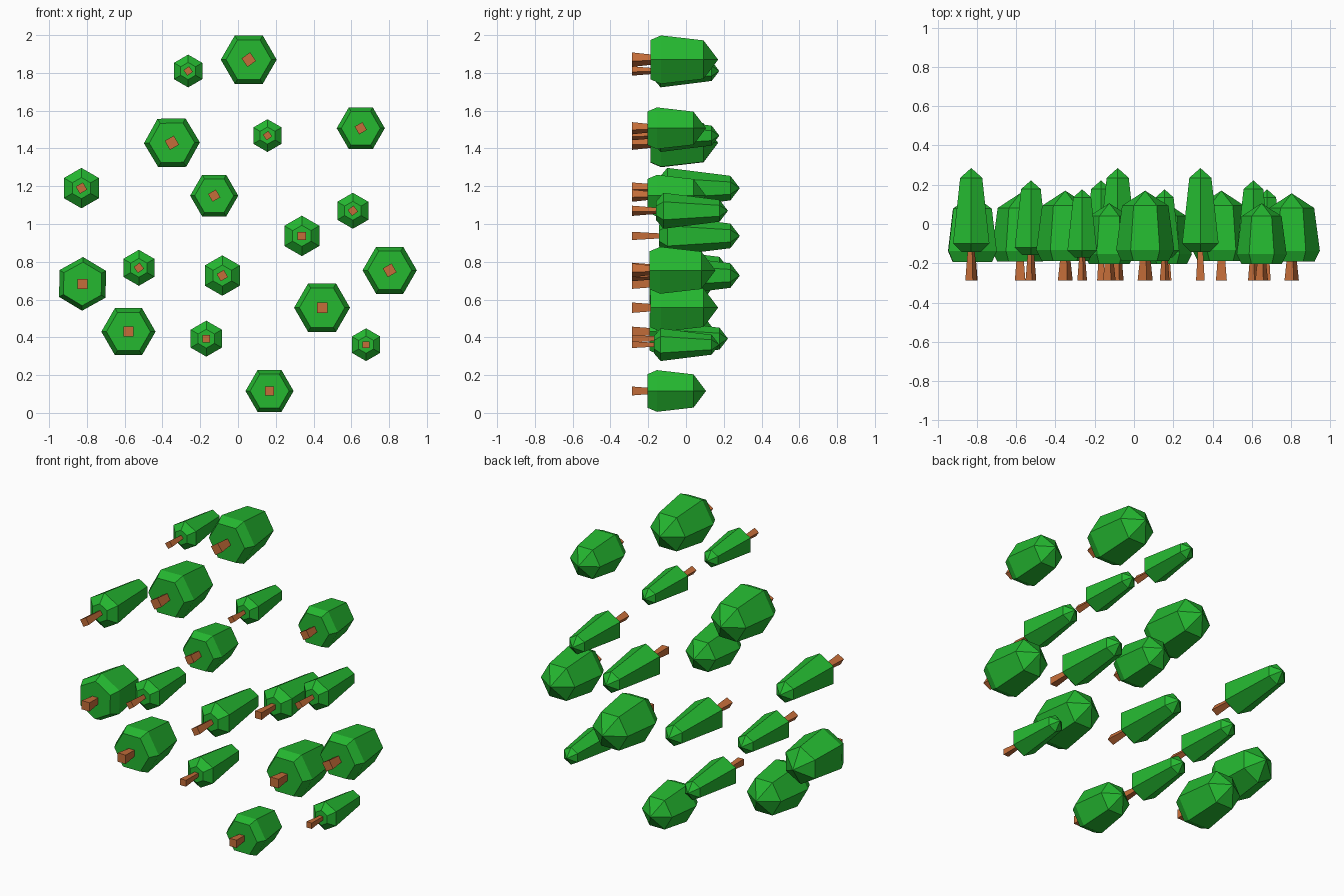
import bpy, bmesh, math

if "Cube" in bpy.data.objects:
    bpy.data.objects.remove(bpy.data.objects["Cube"])

GROUND = -0.287  # trees grow from here towards +y


def material(name, color):
    mat = bpy.data.materials.new(name)
    mat.use_nodes = True
    mat.diffuse_color = color
    mat.node_tree.nodes["Principled BSDF"].inputs["Base Color"].default_value = color
    return mat


LEAF = material("leaf green", (0.018, 0.48, 0.03, 1))
BARK = material("bark brown", (0.56, 0.155, 0.041, 1))


def lathe(name, profile, sides, turn, scale, x, z, mat):
    """Faceted solid along y from (radius, height) pairs; radius 0 is a tip."""
    bm = bmesh.new()
    rings = []
    for radius, height in profile:
        angles = [math.radians(turn) + math.tau * i / sides for i in range(sides)]
        if radius == 0:
            angles = angles[:1]
        rings.append([bm.verts.new((scale * radius * math.cos(a), scale * height,
                                    scale * radius * math.sin(a))) for a in angles])
    for low, high in zip(rings, rings[1:]):
        for i in range(sides):
            j = (i + 1) % sides
            if len(high) == 1:
                bm.faces.new((low[i], low[j], high[0]))
            else:
                bm.faces.new((low[i], low[j], high[j], high[i]))
    bm.faces.new(rings[0])
    if len(rings[-1]) > 1:
        bm.faces.new(rings[-1])
    bmesh.ops.recalc_face_normals(bm, faces=bm.faces)
    mesh = bpy.data.meshes.new(name)
    bm.to_mesh(mesh)
    bm.free()
    mesh.materials.append(mat)
    obj = bpy.data.objects.new(name, mesh)
    obj.location = (x, GROUND, z)
    bpy.context.collection.objects.link(obj)


# Profiles at full size
ROUND_CROWN = [(0.12, 0.098), (0.148, 0.155), (0.118, 0.38), (0, 0.457)]
ROUND_TRUNK = [(0.039, 0), (0.028, 0.1)]
SLIM_CROWN = [(0.056, 0.145), (0.107, 0.188), (0.065, 0.522), (0, 0.572)]
SLIM_TRUNK = [(0.031, 0), (0.019, 0.147)]

# x, z, size, crown turn, trunk turn
ROUND_TREES = [
    (0.057, 1.87, 1, 0, 80), (-0.35, 1.43, 1, 1, 75), (0.65, 1.507, 0.86, 0, 75),
    (-0.126, 1.15, 0.86, 0, 75), (0.803, 0.755, 0.97, 0, 75), (0.445, 0.557, 1, 0, 45),
    (-0.823, 0.683, 0.96, 29, 45), (-0.58, 0.43, 0.97, 0, 45), (0.167, 0.116, 0.86, 0, 45),
]
SLIM_TREES = [
    (-0.264, 1.81, 0.81, 30, 80), (0.156, 1.468, 0.81, 30, 80), (-0.829, 1.19, 1, 30, 75),
    (0.608, 1.07, 0.89, 30, 80), (0.338, 0.937, 1, 30, 45), (-0.525, 0.768, 0.89, 30, 80),
    (-0.083, 0.727, 1, 30, 75), (-0.168, 0.393, 0.89, 30, 45), (0.678, 0.361, 0.81, 30, 45),
]

for kind, crown, trunk, trees in (("round", ROUND_CROWN, ROUND_TRUNK, ROUND_TREES),
                                  ("slim", SLIM_CROWN, SLIM_TRUNK, SLIM_TREES)):
    for x, z, size, crown_turn, trunk_turn in trees:
        lathe(kind + "_tree_crown", crown, 6, crown_turn, size, x, z, LEAF)
        lathe(kind + "_tree_trunk", trunk, 4, trunk_turn, size, x, z, BARK)
